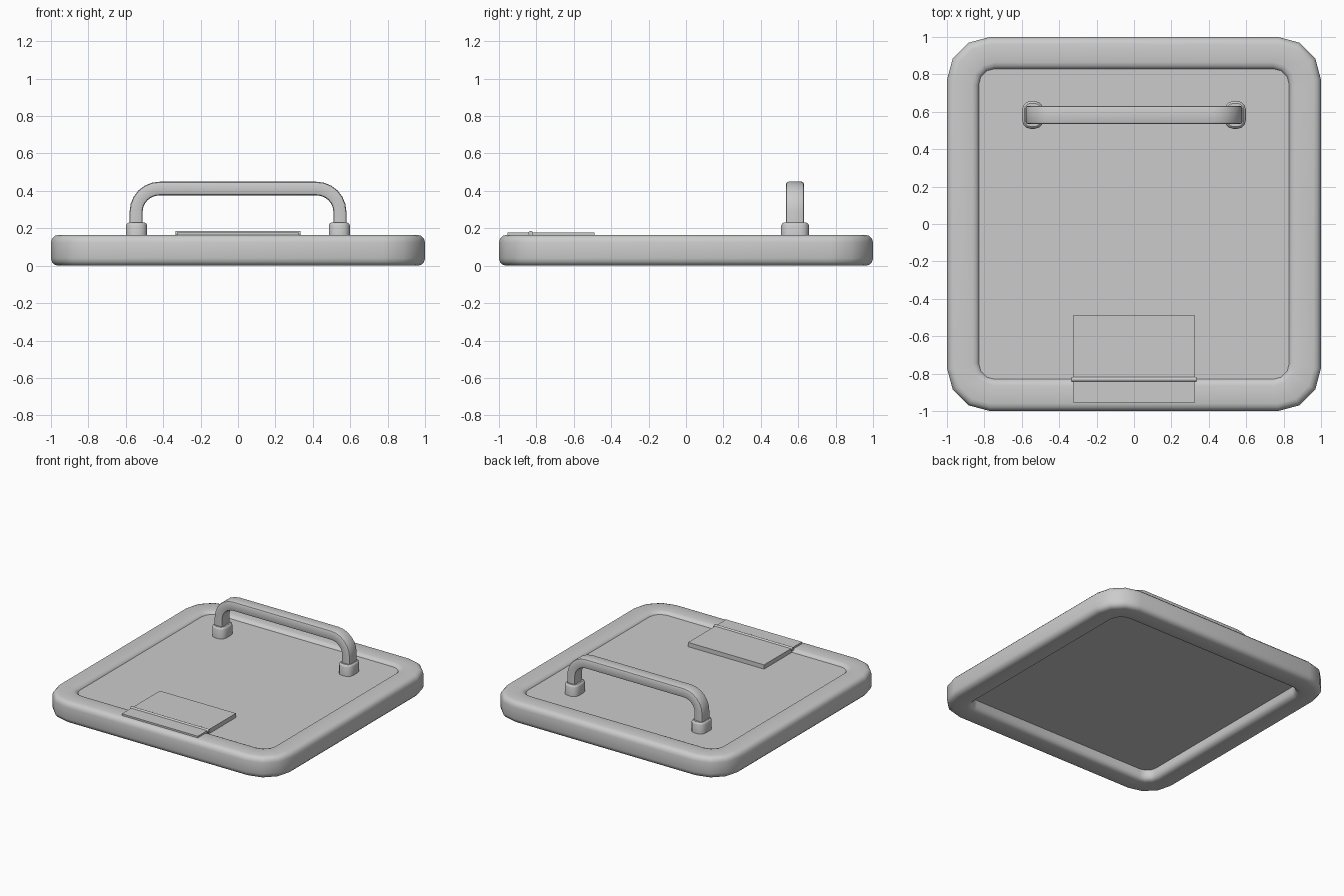
import bpy, bmesh
from math import sin, cos, pi, radians

if "Cube" in bpy.data.objects:
    bpy.data.objects.remove(bpy.data.objects["Cube"])


def make_object(name, bm):
    bmesh.ops.recalc_face_normals(bm, faces=bm.faces)
    mesh = bpy.data.meshes.new(name)
    bm.to_mesh(mesh)
    bm.free()
    ob = bpy.data.objects.new(name, mesh)
    bpy.context.collection.objects.link(ob)
    bpy.ops.object.select_all(action='DESELECT')
    ob.select_set(True)
    bpy.context.view_layer.objects.active = ob
    bpy.ops.object.shade_smooth_by_angle(angle=radians(35))
    return ob


def rounded_loop(bm, hx, hy, r, z, cx=0, cy=0, seg=3):
    verts = []
    for k, (sx, sy) in enumerate([(1, 1), (-1, 1), (-1, -1), (1, -1)]):
        for i in range(seg + 1):
            a = (k + i / seg) * pi / 2
            verts.append(bm.verts.new((cx + sx * (hx - r) + r * cos(a),
                                       cy + sy * (hy - r) + r * sin(a), z)))
    return verts


def skin(bm, loops, closed=False):
    pairs = list(zip(loops, loops[1:]))
    if closed:
        pairs.append((loops[-1], loops[0]))
    for a, b in pairs:
        n = len(a)
        for i in range(n):
            j = (i + 1) % n
            bm.faces.new((a[i], a[j], b[j], b[i]))
    if not closed:
        bm.faces.new(loops[0])
        bm.faces.new(loops[-1])


def box(name, x, y, z):
    bm = bmesh.new()
    bmesh.ops.create_cube(bm, size=1)
    for v in bm.verts:
        v.co = [lo + (c + 0.5) * (hi - lo) for c, (lo, hi) in zip(v.co, (x, y, z))]
    return make_object(name, bm)


# Frame: rounded cross-section carried around a rounded square
TOP, B = 0.165, 0.04
bm = bmesh.new()
quarter = [(B * (1 - cos(t * pi / 6)), B * (1 - sin(t * pi / 6))) for t in range(4)]
outer = [(d, e) for d, e in reversed(quarter)]
loops = [rounded_loop(bm, 1 - d, 1 - d, 0.23 - d, e) for d, e in outer]
loops += [rounded_loop(bm, 1 - d, 1 - d, 0.23 - d, TOP - e) for d, e in quarter]
loops += [rounded_loop(bm, 0.825 + d, 0.825 + d, 0.08 + d, TOP - e) for d, e in outer]
loops += [rounded_loop(bm, 0.825 + d, 0.825 + d, 0.08 + d, e) for d, e in quarter]
skin(bm, loops, closed=True)
make_object("frame", bm)

# Hatch panel set into the frame
bm = bmesh.new()
skin(bm, [rounded_loop(bm, 0.83, 0.83, 0.085, z) for z in (0.08, 0.145)])
make_object("hatch_panel", bm)

# Handle feet
HY = 0.583
for side, name in ((-1, "handle_foot_left"), (1, "handle_foot_right")):
    bm = bmesh.new()
    skin(bm, [rounded_loop(bm, 0.056 - d, 0.074 - d, 0.045 - d, z, side * 0.542, HY)
              for d, z in ((0, 0.14), (0, 0.215), (0.004, 0.224), (0.012, 0.23))])
    make_object(name, bm)

# Handle: chamfered bar swept along an arch
path = [(0.545, 0.2, 0)]
R, SEG = 0.125, 6
for i in range(SEG + 1):
    a = i / SEG * pi / 2
    path.append((0.545 - R + R * cos(a), 0.4125 - R + R * sin(a), a))
path += [(-x, z, pi - a) for x, z, a in reversed(path)]
w, h, c = 0.048, 0.0365, 0.012
c2 = c * 0.3
section = [(h - c, -w), (h - c2, -w + c2), (h, -w + c), (h, w - c),
           (h - c2, w - c2), (h - c, w)]
section += [(-u, -v) for u, v in section]
bm = bmesh.new()
skin(bm, [[bm.verts.new((x + u * 0.95 * cos(a), HY + v, z + u * sin(a)))
           for u, v in section] for x, z, a in path])
make_object("handle", bm)

# Hinge: two leaves and the pin between them
box("hinge_panel_leaf", (-0.325, 0.325), (-0.83, -0.49), (0.145, 0.178))
box("hinge_frame_leaf", (-0.325, 0.325), (-0.955, -0.83), (0.16, 0.178))
bm = bmesh.new()
bmesh.ops.create_cone(bm, cap_ends=True, segments=12, radius1=0.013, radius2=0.013, depth=0.67)
for v in bm.verts:
    v.co = (v.co.z, v.co.x - 0.83, v.co.y + 0.173)
make_object("hinge_pin", bm)
